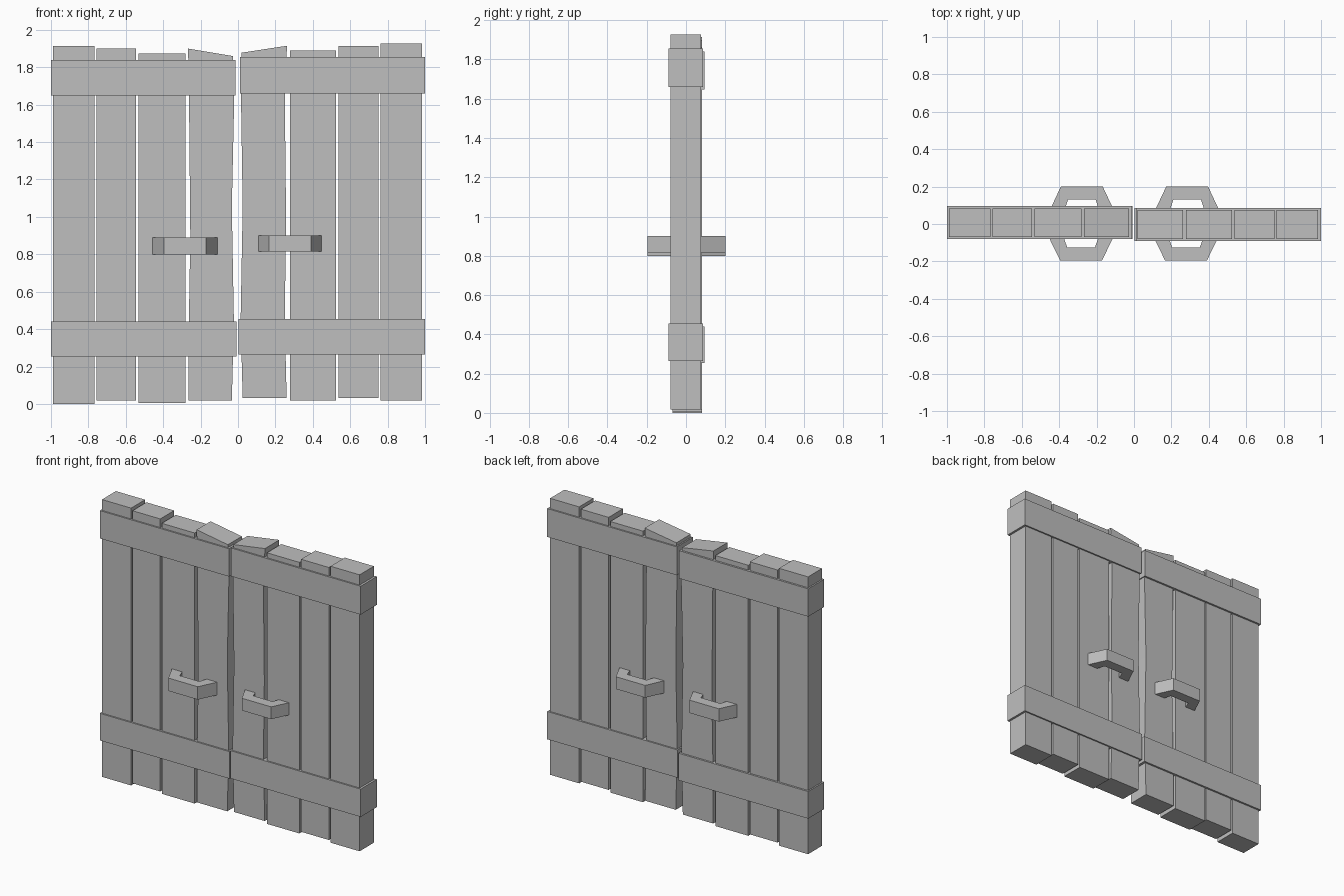
import bpy
import bmesh

cube = bpy.data.objects.get("Cube")
if cube:
    bpy.data.objects.remove(cube, do_unlink=True)

# One plain grey for every part
grey = bpy.data.materials.new("plain_grey")
grey.use_nodes = True
grey.diffuse_color = (0.52, 0.52, 0.52, 1)
grey.node_tree.nodes["Principled BSDF"].inputs["Base Color"].default_value = (0.52, 0.52, 0.52, 1)


def prism(name, outline, low, high, axis):
    """Extrude a 2D outline: axis 'y' takes (x, z) points, axis 'z' takes (x, y)."""
    def place(p, d):
        return (p[0], d, p[1]) if axis == "y" else (p[0], p[1], d)
    bm = bmesh.new()
    face = bm.faces.new([bm.verts.new(place(p, low)) for p in outline])
    side = bmesh.ops.extrude_face_region(bm, geom=[face])
    shift = (0, high - low, 0) if axis == "y" else (0, 0, high - low)
    moved = [v for v in side["geom"] if isinstance(v, bmesh.types.BMVert)]
    bmesh.ops.translate(bm, verts=moved, vec=shift)
    bmesh.ops.recalc_face_normals(bm, faces=bm.faces)
    mesh = bpy.data.meshes.new(name)
    bm.to_mesh(mesh)
    bm.free()
    mesh.materials.append(grey)
    obj = bpy.data.objects.new(name, mesh)
    bpy.context.collection.objects.link(obj)
    return obj


def board(name, x0, x1, z0, z1, y0, y1):
    return prism(name, [(x0, z0), (x1, z0), (x1, z1), (x0, z1)], y0, y1, "y")


# Straight planks: x from, x to, bottom, top
planks = {
    "right": [(-0.99, -0.768, 0.0, 1.915), (-0.757, -0.545, 0.018, 1.9),
              (-0.533, -0.282, 0.005, 1.873)],
    "left": [(0.277, 0.525, 0.018, 1.89), (0.538, 0.75, 0.033, 1.915),
             (0.763, 0.985, 0.018, 1.927)],
}
# Worn planks beside the gap, with slanted tops and uneven edges
worn = {
    "right": [(-0.265, 0.018), (-0.033, 0.018), (-0.022, 0.44), (-0.033, 1.05),
              (-0.02, 1.65), (-0.028, 1.86), (-0.267, 1.9), (-0.262, 1.65),
              (-0.255, 0.9), (-0.265, 0.3)],
    "left": [(0.025, 0.033), (0.26, 0.033), (0.25, 0.45), (0.257, 1.0),
             (0.25, 1.65), (0.262, 1.915), (0.02, 1.878), (0.016, 1.65),
             (0.025, 1.05), (0.014, 0.45)],
}
# Cross bands: x from, x to, bottom, top
bands = {
    "right": {"upper": (-1.0, -0.013, 1.648, 1.84), "lower": (-1.0, -0.009, 0.253, 0.44)},
    "left": {"upper": (0.01, 1.0, 1.66, 1.856), "lower": (0.004, 1.0, 0.263, 0.455)},
}
depth = {"right": (-0.07, 0.082), "left": (-0.08, 0.076)}
band_depth = {"right": (-0.08, 0.095), "left": (-0.09, 0.086)}

for side in ("right", "left"):
    for i, p in enumerate(planks[side]):
        board(f"{side}_plank_{i + 1}", *p, *depth[side])
    prism(f"{side}_worn_plank", worn[side], *depth[side], "y")
    for level, b in bands[side].items():
        board(f"{side}_{level}_band", *b, *band_depth[side])


def handle(name, cx, sign, reach, z0, z1):
    """Bracket handle bowed outwards from the door face."""
    half = [(0.173, 0.07), (0.112, reach), (0.074, reach - 0.07), (0.094, 0.07)]
    outline = [(cx - x, sign * y) for x, y in half[:2]]
    outline += [(cx + x, sign * y) for x, y in half[1::-1]]
    outline += [(cx + x, sign * y) for x, y in half[:1:-1]]
    outline += [(cx - x, sign * y) for x, y in half[2:]]
    prism(name, outline, z0, z1, "z")


# Front and back handles on each door
handle("right_front_handle", -0.283, -1, 0.195, 0.80, 0.889)
handle("right_back_handle", -0.279, 1, 0.2, 0.80, 0.889)
handle("left_front_handle", 0.278, -1, 0.195, 0.815, 0.9)
handle("left_back_handle", 0.284, 1, 0.2, 0.815, 0.9)
